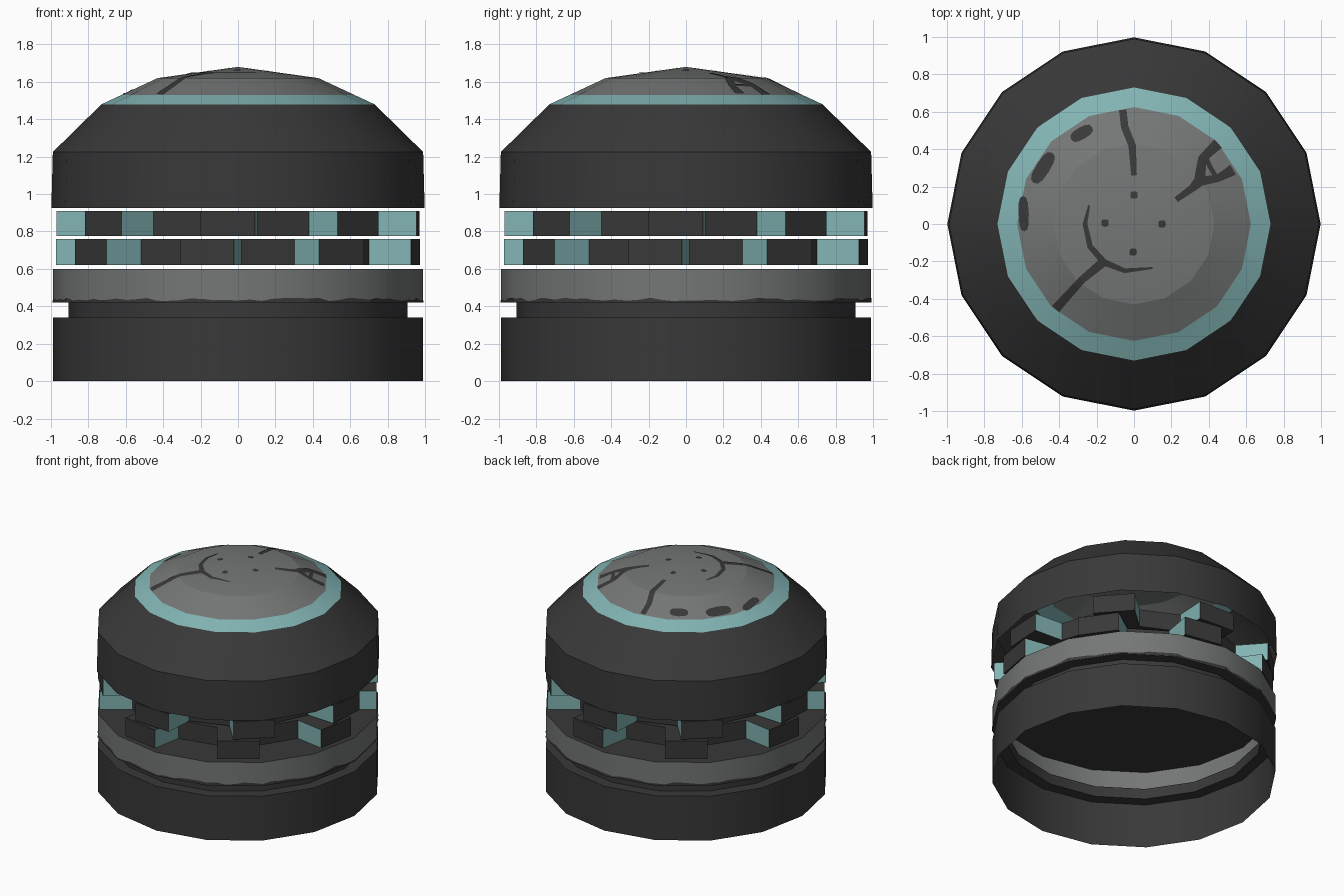
import bpy, bmesh, math, random
from mathutils import Vector

if "Cube" in bpy.data.objects:
    bpy.data.objects.remove(bpy.data.objects["Cube"])

random.seed(4)
SIDES = 16
STEP = 2 * math.pi / SIDES


def material(name, rgb):
    m = bpy.data.materials.new(name)
    m.diffuse_color = (*rgb, 1)
    m.use_nodes = True
    m.node_tree.nodes["Principled BSDF"].inputs["Base Color"].default_value = m.diffuse_color
    return m


DARK = material("charcoal", (0.040, 0.040, 0.040))
GREY = material("stone grey", (0.175, 0.185, 0.182))
TEAL = material("pale teal", (0.225, 0.455, 0.455))


def finish(name, bm, mats, smooth=True):
    me = bpy.data.meshes.new(name)
    bm.to_mesh(me)
    bm.free()
    ob = bpy.data.objects.new(name, me)
    bpy.context.collection.objects.link(ob)
    for m in mats:
        me.materials.append(m)
    if smooth:
        bpy.ops.object.select_all(action='DESELECT')
        ob.select_set(True)
        bpy.context.view_layer.objects.active = ob
        bpy.ops.object.shade_smooth_by_angle(angle=math.radians(26))
    return ob


def lathe(name, profile, mat):
    """Open 16-sided shell from (radius, height) points, bottom to top."""
    bm = bmesh.new()
    rings = []
    for r, z in profile:
        if r == 0:
            rings.append([bm.verts.new((0, 0, z))] * SIDES)
        else:
            rings.append([bm.verts.new((r * math.cos(i * STEP), r * math.sin(i * STEP), z))
                          for i in range(SIDES)])
    for lo, hi in zip(rings, rings[1:]):
        for i in range(SIDES):
            j = (i + 1) % SIDES
            quad = [lo[i], lo[j], hi[j], hi[i]]
            bm.faces.new(list(dict.fromkeys(quad)))
    return finish(name, bm, [mat])


# Base: hollow foot, recessed neck, grey collar and dark deck
lathe("base_foot", [(0.99, 0), (0.99, 0.34), (0.905, 0.34), (0.905, 0.42), (0.99, 0.42)], DARK)
lathe("base_collar", [(0.99, 0.42), (0.99, 0.60)], GREY)
lathe("base_deck", [(0.99, 0.60), (0, 0.60)], DARK)

# Worn dark edge along the foot of the collar
bm = bmesh.new()
corner = [Vector((0.993 * math.cos(i * STEP), 0.993 * math.sin(i * STEP), 0)) for i in range(SIDES)]
ring = [corner[i].lerp(corner[(i + 1) % SIDES], k / 6) for i in range(SIDES) for k in range(6)]
low = [bm.verts.new(p + Vector((0, 0, 0.42))) for p in ring]
high = [bm.verts.new(p + Vector((0, 0, random.uniform(0.428, 0.446)))) for p in ring]
for i in range(len(ring)):
    j = (i + 1) % len(ring)
    bm.faces.new((low[i], low[j], high[j], high[i]))
finish("collar_worn_edge", bm, [DARK], smooth=False)


# Toothed rings: every second side of a drum pulled outwards, teal tooth flanks
def toothed_ring(name, z0, z1, tooth_deg):
    bm = bmesh.new()
    r, depth = 0.75, 0.228
    outline, flank = [], []
    for k in range(SIDES // 2):
        mid = math.radians(tooth_deg - 90 + 45 * k)
        out = Vector((math.cos(mid), math.sin(mid))) * depth
        a, b = [Vector((r * math.cos(mid + s * STEP / 2), r * math.sin(mid + s * STEP / 2)))
                for s in (-1, 1)]
        outline += [a, a + out, b + out, b]
        flank += [1, 0, 1, 0]
    n = len(outline)
    lo = [bm.verts.new((p.x, p.y, z0)) for p in outline]
    hi = [bm.verts.new((p.x, p.y, z1)) for p in outline]
    for i in range(n):
        j = (i + 1) % n
        bm.faces.new((lo[i], lo[j], hi[j], hi[i])).material_index = flank[i]
    # tooth and drum caps
    for k in range(0, n, 4):
        bm.faces.new(hi[k:k + 4])
        bm.faces.new(lo[k:k + 4][::-1])
    drum = [i for i in range(n) if i % 4 in (0, 3)]
    bm.faces.new([hi[i] for i in drum])
    bm.faces.new([lo[i] for i in reversed(drum)])
    finish(name, bm, [DARK, TEAL], smooth=False)


toothed_ring("lower_toothed_ring", 0.62, 0.76, -9.9)
toothed_ring("upper_toothed_ring", 0.775, 0.91, -3.3)

# Dome: open dark shell, teal trim, grey cap
lathe("dome_wall", [(0.998, 0.925), (0.99, 1.225)], DARK)
lathe("dome_shoulder", [(0.99, 1.225), (0.73, 1.48)], DARK)
lathe("dome_trim", [(0.73, 1.48), (0.625, 1.529)], TEAL)
lathe("cap_slope", [(0.625, 1.529), (0.43, 1.62)], GREY)
lathe("cap_crown", [(0.43, 1.62), (0, 1.68)], GREY)


def on_cap(p):
    """Point just above the faceted cap."""
    r = max(p.x * math.cos((i + 0.5) * STEP) + p.y * math.sin((i + 0.5) * STEP)
            for i in range(SIDES)) / math.cos(STEP / 2)
    z = 1.68 - 0.06 * r / 0.43 if r < 0.43 else 1.62 - 0.091 * (r - 0.43) / 0.195
    return (p.x, p.y, z + 0.004)


def streak(bm, pts):
    """Painted strip through (x, y, width) points."""
    fine = []
    for a, b in zip(pts, pts[1:]):
        fine += [Vector(a).lerp(Vector(b), k / 5) for k in range(5)]
    fine.append(Vector(pts[-1]))
    rows = []
    for i, p in enumerate(fine):
        d = (fine[min(i + 1, len(fine) - 1)] - fine[max(i - 1, 0)]).to_2d().normalized()
        side = Vector((-d.y, d.x)) * p.z / 2
        rows.append([bm.verts.new(on_cap(p.to_2d() + side * s)) for s in (-1, 0, 1)])
    for a, b in zip(rows, rows[1:]):
        for k in (0, 1):
            bm.faces.new((a[k], b[k], b[k + 1], a[k + 1]))


def blob(bm, x, y, length, width, deg):
    """Painted rounded spot."""
    c, s = math.cos(math.radians(deg)), math.sin(math.radians(deg))
    mid = bm.verts.new(on_cap(Vector((x, y))))
    rim = []
    for i in range(12):
        t = i * math.pi / 6
        u, v = [math.copysign(abs(f) ** 0.75, f) for f in (math.cos(t), math.sin(t))]
        u, v = u * length / 2, v * width / 2
        rim.append(bm.verts.new(on_cap(Vector((x + u * c - v * s, y + u * s + v * c)))))
    for i in range(12):
        bm.faces.new((mid, rim[i], rim[(i + 1) % 12]))


# Cracks
bm = bmesh.new()
streak(bm, [(-0.06, 0.61, 0.04), (-0.05, 0.52, 0.04), (-0.01, 0.42, 0.04), (0, 0.26, 0.03)])
streak(bm, [(-0.24, 0.10, 0.01), (-0.262, 0, 0.025), (-0.235, -0.12, 0.03), (-0.16, -0.205, 0.035),
            (-0.05, -0.25, 0.025), (0.10, -0.235, 0.01)])
streak(bm, [(-0.16, -0.20, 0.05), (-0.28, -0.30, 0.04), (-0.42, -0.455, 0.05)])
streak(bm, [(0.225, 0.13, 0.03), (0.31, 0.19, 0.04), (0.35, 0.23, 0.06), (0.365, 0.35, 0.045),
            (0.45, 0.43, 0.06)])
streak(bm, [(0.34, 0.225, 0.05), (0.45, 0.245, 0.04), (0.53, 0.29, 0.06)])
streak(bm, [(0.38, 0.36, 0.03), (0.41, 0.30, 0.025), (0.44, 0.25, 0.025)])
finish("cap_cracks", bm, [DARK], smooth=False)

# Spots and dots
bm = bmesh.new()
blob(bm, -0.28, 0.485, 0.13, 0.065, 30)
blob(bm, -0.487, 0.30, 0.19, 0.075, 58)
blob(bm, -0.59, 0.055, 0.19, 0.055, 92)
for x, y in ((0, 0.155), (-0.155, 0.005), (0.15, 0), (-0.005, -0.15)):
    blob(bm, x, y, 0.04, 0.04, 0)
finish("cap_spots", bm, [DARK], smooth=False)
